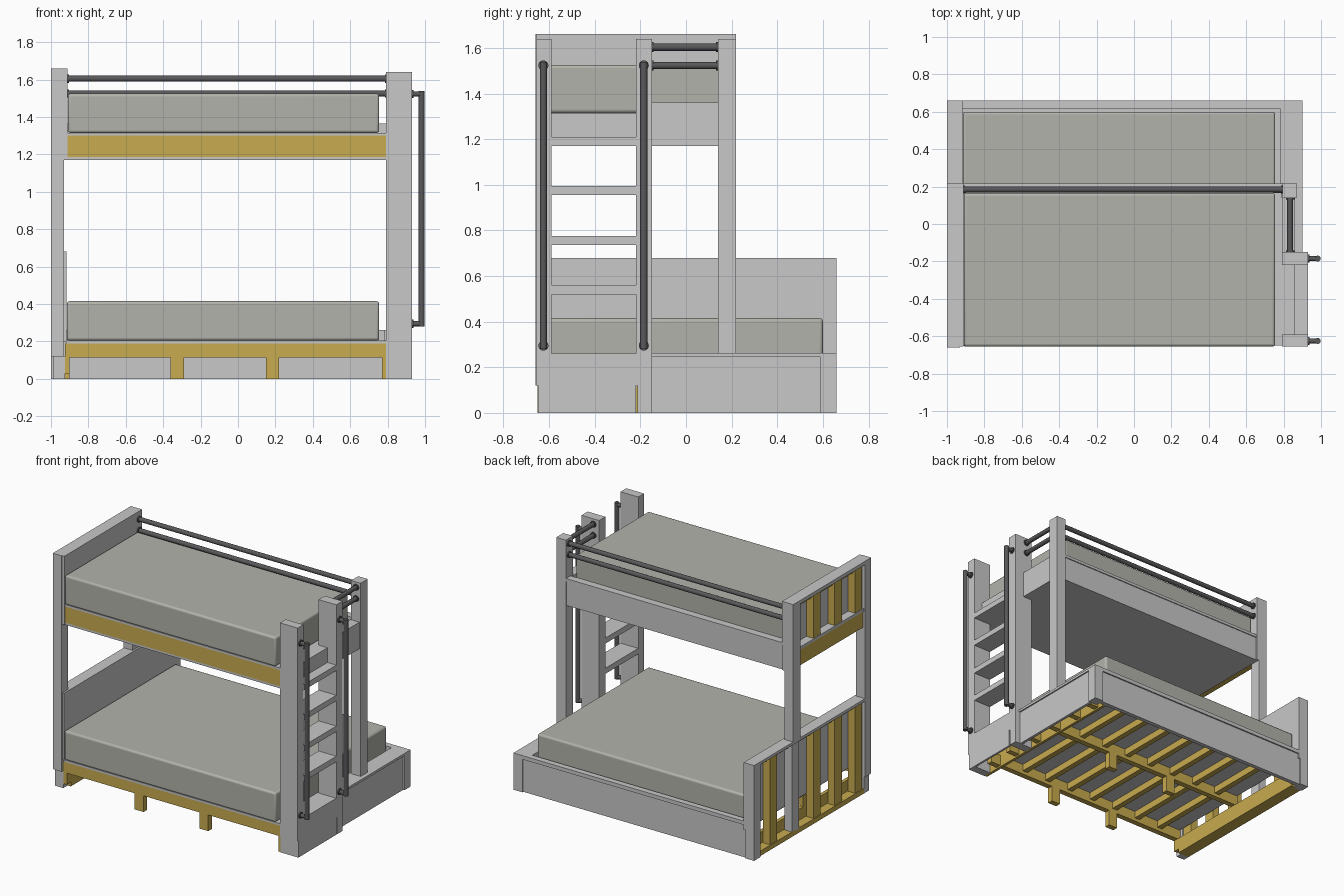
import bpy, math
from mathutils import Vector

cube = bpy.data.objects.get("Cube")
if cube:
    bpy.data.objects.remove(cube)


def material(name, r, g, b):
    m = bpy.data.materials.new(name)
    m.use_nodes = True
    m.diffuse_color = (r, g, b, 1)
    m.node_tree.nodes["Principled BSDF"].inputs["Base Color"].default_value = (r, g, b, 1)
    return m


GREY = material("painted grey board", 0.58, 0.58, 0.58)
WOOD = material("yellow timber", 0.58, 0.41, 0.08)
FABRIC = material("mattress fabric", 0.45, 0.45, 0.41)
METAL = material("dark metal", 0.10, 0.10, 0.105)


def box(name, x, y, z, mat=GREY, bevel=0):
    """Box from (min, max) ranges along each axis."""
    bpy.ops.mesh.primitive_cube_add(size=1)
    o = bpy.context.object
    o.name = name
    for v in o.data.vertices:
        v.co = [r[0] if c < 0 else r[1] for c, r in zip(v.co, (x, y, z))]
    o.data.materials.append(mat)
    if bevel:
        mod = o.modifiers.new("soft edges", "BEVEL")
        mod.width, mod.segments = bevel, 3
        bpy.ops.object.shade_smooth_by_angle(angle=math.radians(35))
    return o


def rod(name, a, b, radius=0.016):
    a, b = Vector(a), Vector(b)
    d = b - a
    bpy.ops.mesh.primitive_cylinder_add(vertices=20, radius=radius, depth=d.length,
                                        location=(a + b) / 2,
                                        rotation=d.to_track_quat('Z', 'Y').to_euler())
    o = bpy.context.object
    o.name = name
    o.data.materials.append(METAL)
    bpy.ops.object.shade_smooth_by_angle(angle=math.radians(40))


def flanged_rod(name, a, b):
    a, b = Vector(a), Vector(b)
    d = (b - a).normalized() * 0.008
    rod(name, a, b)
    rod(name + "_flange_start", a, a + d, 0.022)
    rod(name + "_flange_end", b - d, b, 0.022)


FRONT, BACK, MID = -0.66, 0.66, (0.14, 0.22)

# Mattresses
box("lower_mattress", (-0.915, 0.755), (-0.655, 0.6), (0.205, 0.415), FABRIC, 0.014)
box("upper_mattress", (-0.91, 0.755), (-0.655, 0.165), (1.315, 1.525), FABRIC, 0.014)

# Headboard posts
head = (-1, -0.93)
box("head_front_post", head, (FRONT, -0.59), (0.12, 1.66))
box("head_front_foot", (-0.99, -0.925), (-0.648, -0.59), (0, 0.12))
box("head_middle_post", head, MID, (0.68, 1.66))
box("head_back_post", head, (0.59, BACK), (0, 0.68))
box("head_lower_middle_post", (-0.99, -0.93), MID, (0.03, 0.66))

# Lower headboard: inner panel, cap, studs and sole
box("head_lower_panel", (-0.93, -0.917), (-0.65, BACK), (0.2, 0.68))
box("head_lower_cap", (-1, -0.917), (-0.59, BACK), (0.66, 0.68))
box("head_sole", (-0.99, -0.9), (-0.6, 0.6), (0, 0.035), WOOD)
box("head_ledger", (-0.925, -0.9), (-0.645, 0.62), (0.03, 0.115), WOOD)
box("head_lower_rail", (-0.965, -0.93), (-0.59, 0.59), (0.63, 0.66), WOOD)
for y in (0.42, -0.07, -0.31, -0.54):
    box("head_lower_stud", (-0.985, -0.93), (y - 0.04, y + 0.04), (0.035, 0.66), WOOD)

# Upper headboard
box("head_upper_panel", (-0.93, -0.912), (-0.655, 0.22), (1.17, 1.66))
box("head_upper_cap", (-1, -0.912), (-0.6, 0.2), (1.635, 1.66))
box("head_upper_board", (-0.985, -0.93), (-0.59, 0.14), (1.185, 1.3), WOOD)
box("head_upper_sill", (-0.99, -0.93), (-0.59, 0.14), (1.3, 1.32))
box("head_upper_rail", (-0.97, -0.93), (-0.59, 0.14), (1.605, 1.635), WOOD)
for y in (-0.07, -0.31, -0.54):
    box("head_upper_stud", (-0.985, -0.93), (y - 0.04, y + 0.04), (1.32, 1.635), WOOD)

# Upper bed frame
box("upper_deck_bottom", (-0.925, 0.79), (-0.65, 0.2), (1.17, 1.185))
box("upper_deck_top", (-0.925, 0.79), (-0.65, 0.2), (1.3, 1.315))
box("upper_front_rail", (-0.925, 0.79), (-0.65, -0.59), (1.185, 1.3), WOOD)
box("upper_back_rail", (-0.93, 0.8), (0.165, 0.21), (1.17, 1.365))
box("upper_back_rail_lip", (-0.93, 0.8), (0.165, 0.217), (1.345, 1.365))
box("upper_foot_board", (0.79, 0.86), (-0.59, -0.15), (1.17, 1.315))
box("upper_foot_side_board", (0.79, 0.86), (-0.15, 0.14), (1.17, 1.36))

# Ladder posts, base, rungs
steps = (0.79, 0.93)
for name, y in (("front", (-0.655, -0.59)), ("back", (-0.22, -0.15))):
    box("ladder_" + name + "_post", steps, y, (0.12, 1.64))
    box("ladder_" + name + "_foot", steps, (y[0] + 0.007, y[1]), (0, 0.12))
box("ladder_base_board", (0.915, 0.93), (-0.59, -0.22), (0, 0.26))
box("ladder_base_top", steps, (-0.59, -0.22), (0.245, 0.26))
for z in (0.52, 0.735, 0.955, 1.17):
    box("ladder_rung", steps, (-0.59, -0.22), (z, z + 0.04))
box("foot_middle_post", (0.795, 0.87), MID, (0.26, 1.64))

# Lower bed surround
box("lower_foot_panel", (0.87, 0.89), (-0.15, 0.59), (0, 0.245))
box("lower_foot_inner_panel", (0.78, 0.795), (-0.59, 0.62), (0.115, 0.26))
box("lower_foot_cap", (0.78, 0.9), (-0.15, BACK), (0.245, 0.262))
box("lower_foot_corner_post", (0.83, 0.9), (0.59, BACK), (0, 0.245))
box("lower_back_panel", (-0.93, 0.83), (0.62, 0.65), (0, 0.245))
box("lower_back_cap", (-0.93, 0.83), (0.618, BACK), (0.235, 0.262))

# Lower bed timber frame
box("lower_deck", (-0.92, 0.79), (-0.65, 0.62), (0.19, 0.205))
for name, y in (("front", (-0.65, -0.61)), ("middle", (-0.04, 0.0)), ("back", (0.58, 0.62))):
    box("lower_" + name + "_joist", (-0.925, 0.79), y, (0.115, 0.19), WOOD)
for y in (-0.65, -0.04):
    for x in (-0.325, 0.185):
        box("support_leg", (x - 0.035, x + 0.035), (y, y + 0.04), (0, 0.115), WOOD)
for i in range(8):
    x = -0.74 + i * 0.2
    box("slat", (x - 0.02, x + 0.02), (-0.61, 0.58), (0.14, 0.19), WOOD)
box("foot_ledger", (0.77, 0.79), (-0.645, 0.62), (0, 0.115), WOOD)
for y in (-0.5, -0.3, -0.07, 0.14, 0.35, 0.54):
    box("foot_block", (0.79, 0.87), (y - 0.02, y + 0.02), (0.01, 0.09), WOOD)

# Safety rails
for z in (1.605, 1.525):
    flanged_rod("back_safety_rail", (-0.912, 0.185, z), (0.795, 0.185, z))
    flanged_rod("foot_safety_rail", (0.835, -0.15, z - 0.002), (0.835, 0.14, z - 0.002))

# Ladder grab bars
for y in (-0.625, -0.185):
    rod("grab_bar", (0.982, y, 0.28), (0.982, y, 1.538))
    for z in (0.295, 1.523):
        rod("grab_bar_bracket", (0.93, y, z), (0.982, y, z), 0.014)
        rod("grab_bar_flange", (0.93, y, z), (0.938, y, z), 0.022)
